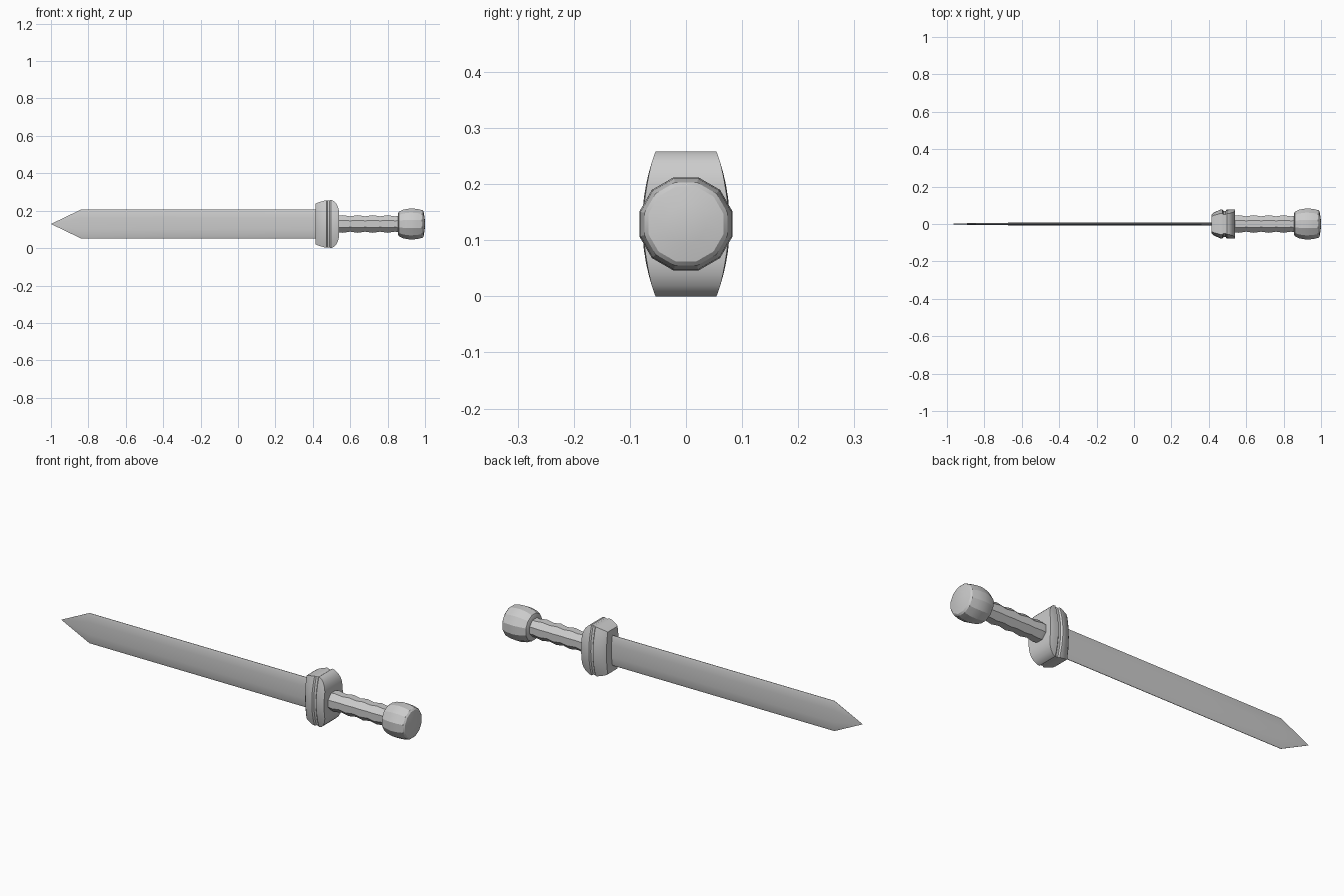
import bpy, bmesh, math

cube = bpy.data.objects.get("Cube")
if cube:
    bpy.data.objects.remove(cube)

MID_Z = 0.129

steel = bpy.data.materials.new("grey_steel")
steel.use_nodes = True
GREY = (0.6, 0.6, 0.6, 1)
steel.diffuse_color = GREY
steel.node_tree.nodes["Principled BSDF"].inputs["Base Color"].default_value = GREY


def loft(name, rings, angle=30):
    """Skin a row of equal rings along x, cap both ends and shade."""
    bm = bmesh.new()
    loops = [[bm.verts.new((x, y, z + MID_Z)) for x, y, z in r] for r in rings]
    for a, b in zip(loops, loops[1:]):
        n = len(a)
        for i in range(n):
            j = (i + 1) % n
            bm.faces.new((a[i], a[j], b[j], b[i]))
    bm.faces.new(loops[0])
    bm.faces.new(loops[-1])
    bmesh.ops.remove_doubles(bm, verts=bm.verts, dist=0.0001)
    bmesh.ops.recalc_face_normals(bm, faces=bm.faces)
    mesh = bpy.data.meshes.new(name)
    bm.to_mesh(mesh)
    bm.free()
    mesh.materials.append(steel)
    obj = bpy.data.objects.new(name, mesh)
    bpy.context.collection.objects.link(obj)
    bpy.ops.object.select_all(action='DESELECT')
    obj.select_set(True)
    bpy.context.view_layer.objects.active = obj
    bpy.ops.object.shade_smooth_by_angle(angle=math.radians(angle))
    return obj


def round_ring(x, apothem, sides):
    """Regular polygon around x with a flat side on top."""
    r = apothem / math.cos(math.pi / sides)
    turns = [(i + 0.5) * math.tau / sides for i in range(sides)]
    return [(x, r * math.cos(t), r * math.sin(t)) for t in turns]


# Blade: thin lens section, tapering to a point
def blade_ring(x, half_z, half_y):
    side = [(1, 0.15), (0.87, 0.6), (0.4, 0.92), (0, 1),
            (-0.4, 0.92), (-0.87, 0.6), (-1, 0.15)]
    front = [(x, -half_y * t, half_z * h) for h, t in side]
    back = [(x, half_y * t, half_z * h) for h, t in reversed(side)]
    return front + back


loft("blade", [blade_ring(*s) for s in (
    (0.43, 0.077, 0.009), (-0.35, 0.077, 0.008),
    (-0.84, 0.077, 0.006), (-1, 0, 0))])


# Guard: bulging block with a groove and a domed side toward the grip
def guard_ring(x, half_z, half_y):
    heights = [half_z * (i / 5 - 1) for i in range(11)]
    wide = [half_y * (1 - 0.3 * (h / 0.129) ** 2) for h in heights]
    front = [(x, -w, h) for w, h in zip(wide, heights)]
    back = [(x, w, h) for w, h in zip(wide, heights)]
    return front + back[::-1]


loft("guard", [guard_ring(*s) for s in (
    (0.415, 0.108, 0.05), (0.425, 0.114, 0.06), (0.463, 0.125, 0.078),
    (0.472, 0.126, 0.078), (0.478, 0.125, 0.07), (0.49, 0.125, 0.07),
    (0.496, 0.129, 0.077), (0.51, 0.124, 0.078), (0.525, 0.11, 0.078),
    (0.535, 0.09, 0.077), (0.54, 0.068, 0.076))])

# Grip: eight-sided handle with finger swells
loft("grip", [round_ring(0.52 + 0.04 * i, 0.047 if i % 2 else 0.041, 8)
              for i in range(10)])

# Pommel: twelve-sided barrel with a slightly domed end
loft("pommel", [round_ring(x, r, 12) for x, r in (
    (0.855, 0.055), (0.86, 0.066), (0.885, 0.077), (0.92, 0.083),
    (0.955, 0.081), (0.985, 0.074), (0.992, 0.067), (0.998, 0.035), (1, 0))],
    angle=25)
